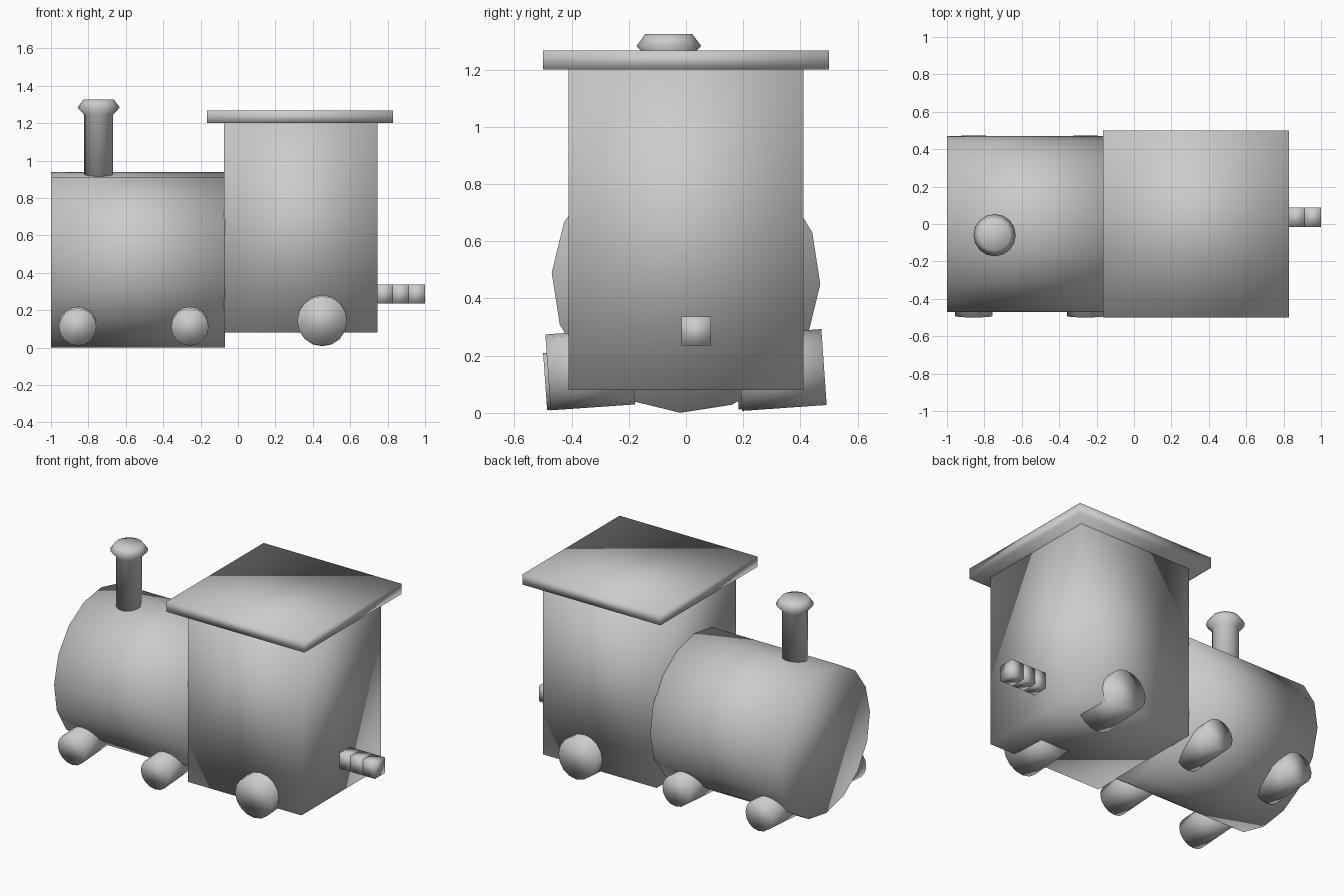
import bpy, bmesh
from math import pi, cos, sin, radians
from mathutils import Matrix

if "Cube" in bpy.data.objects:
    bpy.data.objects.remove(bpy.data.objects["Cube"])


def finish(name, bm):
    bmesh.ops.recalc_face_normals(bm, faces=bm.faces)
    for f in bm.faces:
        f.smooth = True
    mesh = bpy.data.meshes.new(name)
    bm.to_mesh(mesh)
    bm.free()
    obj = bpy.data.objects.new(name, mesh)
    bpy.context.collection.objects.link(obj)
    return obj


def lathe(name, profile, loc, rot=Matrix(), sides=16):
    """Capped solid of revolution from (radius, height) points."""
    bm = bmesh.new()
    rings = [[bm.verts.new((r * cos(2 * pi * i / sides), r * sin(2 * pi * i / sides), h))
              for i in range(sides)] for r, h in profile]
    for a, b in zip(rings, rings[1:]):
        for i in range(sides):
            j = (i + 1) % sides
            bm.faces.new((a[i], a[j], b[j], b[i]))
    bm.faces.new(rings[0][::-1])
    bm.faces.new(rings[-1])
    obj = finish(name, bm)
    obj.matrix_world = Matrix.Translation(loc) @ rot


def box(name, lo, hi):
    bm = bmesh.new()
    bmesh.ops.create_cube(bm, size=1)
    for v in bm.verts:
        v.co = [lo[k] if v.co[k] < 0 else hi[k] for k in range(3)]
    finish(name, bm)


# Boiler: 16-sided barrel lying along x, rolled slightly
roll = Matrix.Rotation(radians(-2.4), 4, 'X') @ Matrix.Rotation(pi / 2, 4, 'Y')
lathe("boiler", [(0.47, 0), (0.47, 0.93)], (-1, 0, 0.47), roll)

# Chimney with flared cap
lathe("chimney", [(0.078, 0.915), (0.078, 1.245), (0.113, 1.283), (0.082, 1.325)],
      (-0.745, -0.06, 0))

# Cab and overhanging roof
box("cab", (-0.075, -0.41, 0.08), (0.745, 0.41, 1.2))
box("roof", (-0.165, -0.5, 1.2), (0.83, 0.5, 1.268))

# Rear coupling: three blocks in a row
xs = (0.735, 0.825, 0.912, 1.0)
for i in range(3):
    box(f"coupling_{i + 1}", (xs[i], -0.015, 0.235), (xs[i + 1], 0.088, 0.337))

# Wheels: stubby drums, axles tilted a little
tilt = Matrix.Rotation(radians(-86), 4, 'X')
wheels = {
    "front": (-0.857, 0.10, 0.145, (-0.348, 0.12), (0.322, 0.122)),
    "middle": (-0.257, 0.10, 0.145, (-0.348, 0.12), (0.322, 0.122)),
    "rear": (0.45, 0.133, 0.148, (-0.335, 0.152), (0.335, 0.15)),
}
for label, (x, r, half, left, right) in wheels.items():
    for side, (y, z) in (("left", left), ("right", right)):
        lathe(f"{label}_wheel_{side}", [(r, -half), (r, half)], (x, y, z), tilt)
